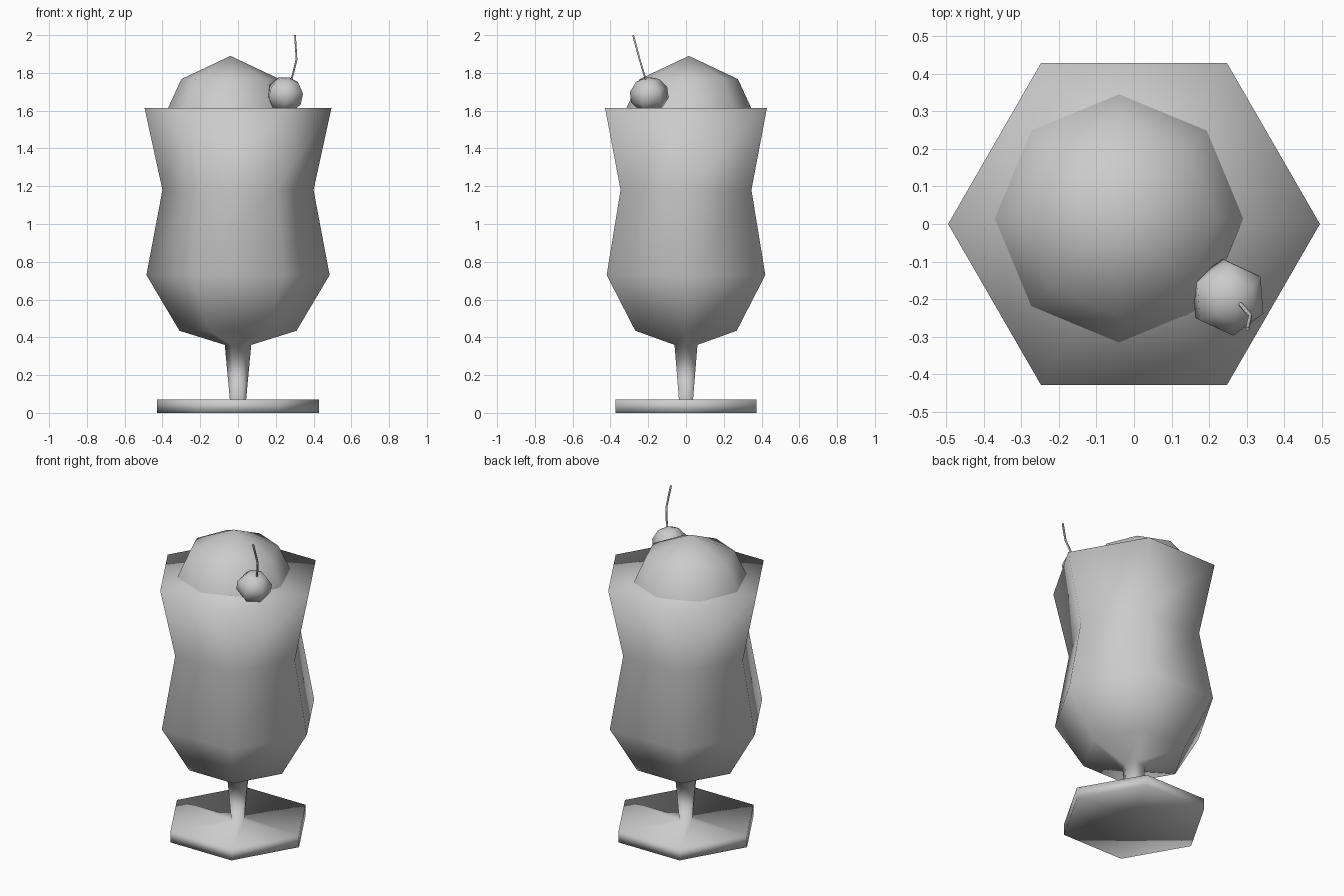
import bpy, bmesh, math
from mathutils import Vector

if "Cube" in bpy.data.objects:
    bpy.data.objects.remove(bpy.data.objects["Cube"])


def finish(name, bm, smooth=True):
    bmesh.ops.recalc_face_normals(bm, faces=bm.faces[:])
    mesh = bpy.data.meshes.new(name)
    bm.to_mesh(mesh)
    bm.free()
    for p in mesh.polygons:
        p.use_smooth = smooth
    ob = bpy.data.objects.new(name, mesh)
    bpy.context.collection.objects.link(ob)
    return ob


def lathe(name, profile, sides, center=(0, 0)):
    """Revolve (radius, z) points; radius 0 becomes a single pole."""
    bm = bmesh.new()
    rings = []
    for r, z in profile:
        n = 1 if r == 0 else sides
        rings.append([bm.verts.new((center[0] + r * math.cos(2 * math.pi * i / sides),
                                    center[1] + r * math.sin(2 * math.pi * i / sides), z))
                      for i in range(n)])
    for a, b in zip(rings, rings[1:]):
        for i in range(sides):
            j = (i + 1) % sides
            quad = [a[i % len(a)], a[j % len(a)], b[j % len(b)], b[i % len(b)]]
            bm.faces.new(list(dict.fromkeys(quad)))
    return finish(name, bm)


# Hexagonal footed glass, filled to the rim, with a hollowed underside
lathe("glass", [(0, 0.06), (0.43, 0), (0.43, 0.07), (0.043, 0.07), (0.07, 0.36),
                (0.31, 0.435), (0.485, 0.73), (0.40, 1.18), (0.495, 1.615), (0, 1.61)], 6)

# Scoop resting on the drink
lathe("scoop", [(0.335, 1.60), (0.33, 1.615), (0.26, 1.767), (0, 1.89)], 8, (-0.04, 0.015))

# Cherry, tilted a little towards its stalk
bm = bmesh.new()
bmesh.ops.create_uvsphere(bm, u_segments=6, v_segments=5, radius=0.105)
cherry = finish("cherry", bm)
cherry.scale = (1, 1, 0.9)
cherry.location = (0.25, -0.195, 1.685)
cherry.rotation_euler = (math.radians(8), math.radians(12), math.radians(6))

# Bent cherry stalk
path = [(0.265, -0.2, 1.74), (0.285, -0.215, 1.77), (0.31, -0.245, 1.87), (0.302, -0.28, 2.0)]
curve = bpy.data.curves.new("cherry_stalk", 'CURVE')
curve.dimensions = '3D'
curve.bevel_depth = 0.006
curve.bevel_resolution = 0
curve.use_fill_caps = True
spline = curve.splines.new('POLY')
spline.points.add(len(path) - 1)
for point, co in zip(spline.points, path):
    point.co = (*co, 1)
bpy.context.collection.objects.link(bpy.data.objects.new("cherry_stalk", curve))
